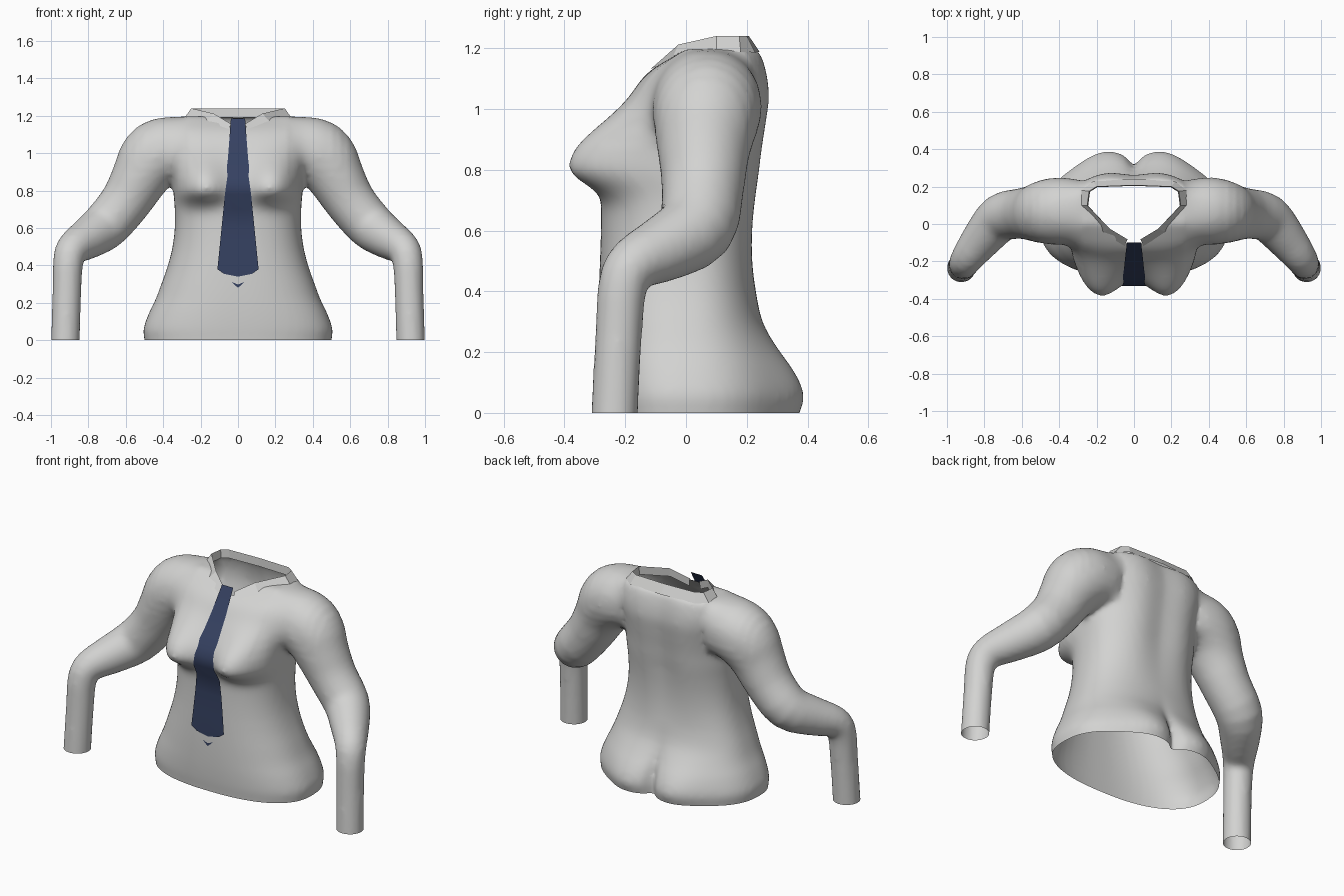
import bpy, bmesh, math
from mathutils import Vector
from mathutils.bvhtree import BVHTree

if "Cube" in bpy.data.objects:
    bpy.data.objects.remove(bpy.data.objects["Cube"])


def material(name, rgb):
    m = bpy.data.materials.new(name)
    m.diffuse_color = (*rgb, 1)
    m.use_nodes = True
    m.node_tree.nodes["Principled BSDF"].inputs["Base Color"].default_value = m.diffuse_color
    return m


CLOTH = material("light grey cloth", (0.65, 0.65, 0.64))
NAVY = material("navy cloth", (0.036, 0.053, 0.12))


def make_object(name, bm, mat):
    me = bpy.data.meshes.new(name)
    bm.to_mesh(me)
    bm.free()
    me.materials.append(mat)
    ob = bpy.data.objects.new(name, me)
    bpy.context.collection.objects.link(ob)
    bpy.context.view_layer.objects.active = ob
    return ob


def curve(rows, i, t):
    """Catmull-Rom point between rows i and i + 1."""
    p = [rows[min(max(k, 0), len(rows) - 1)] for k in range(i - 1, i + 3)]
    return [b + .5 * t * (c - a + t * (2 * a - 5 * b + 4 * c - d + t * (3 * (b - c) + d - a)))
            for a, b, c, d in zip(*p)]


def gauss(v, s):
    return math.exp(-0.5 * (v / s) ** 2)


def loft(bm, rings):
    """Closed tube through rings of equal length, capped at both ends."""
    vs = [[bm.verts.new(p) for p in r] for r in rings]
    n = len(vs[0])
    for a, b in zip(vs, vs[1:]):
        for i in range(n):
            bm.faces.new((a[i], a[(i + 1) % n], b[(i + 1) % n], b[i]))
    bm.faces.new(vs[0][::-1])
    bm.faces.new(vs[-1])


# Torso profile: height, half width, front depth, back depth
TORSO = [(-.1, .49, -.275, .32), (0, .50, -.28, .33), (.06, .505, -.286, .335),
         (.14, .478, -.29, .315), (.22, .44, -.291, .282), (.3, .41, -.290, .25), (.4, .375, -.287, .23),
         (.5, .35, -.283, .22), (.6, .338, -.28, .22), (.7, .338, -.28, .228),
         (.79, .345, -.295, .24), (.87, .35, -.28, .25), (.95, .365, -.24, .262),
         (1.03, .39, -.19, .272), (1.09, .41, -.152, .268), (1.13, .41, -.112, .26),
         (1.17, .40, -.05, .248), (1.197, .37, .0, .232)]


def torso_ring(row, n=96):
    z, w, yf, yb = row
    ring = []
    for i in range(n):
        a = 2 * math.pi * i / n
        c, s = math.cos(a), math.sin(a)
        e = 2 / 2.4
        x = w * math.copysign(abs(c) ** e, c)
        y = (yb if s > 0 else -yf) * math.copysign(abs(s) ** e, s)
        if s < 0:   # bust
            r = math.hypot((abs(x) - .205) / .1, (z - .815) / (.12 if z > .815 else .06))
            y -= .122 * math.exp(-.5 * r ** 2.3) * min(1, -s * 2.5)
        else:       # seat lobes, cleft and spine groove
            low = gauss(z - .06, .11)
            y += .06 * gauss(abs(x) - .16, .11) * low * min(1, s * 2)
            y -= .045 * gauss(x, .026) * low
            y += .014 * (gauss(abs(x) - .17, .1) - gauss(x, .08)) * min(1, max(0, z - .4) * 3) * s
        ring.append((x, y, z))
    return ring


bm = bmesh.new()
loft(bm, [torso_ring(curve(TORSO, i, k / 5)) for i in range(len(TORSO) - 1) for k in range(5)] + [torso_ring(TORSO[-1])])

# Sleeves: centre path and radius
ARM = [(.28, .08, 1.02, .165), (.40, .072, 1.015, .185), (.475, .064, .95, .175),
       (.53, .058, .86, .152), (.605, .055, .735, .135), (.712, .033, .61, .128),
       (.81, -.075, .54, .109), (.883, -.17, .49, .09), (.908, -.208, .42, .081),
       (.915, -.222, .25, .077), (.923, -.235, 0, .077), (.926, -.239, -.1, .077)]
path = [curve(ARM, i, k / 3) for i in range(len(ARM) - 1) for k in range(3)] + [ARM[-1]]
for side in (1, -1):
    pts = [Vector((side * p[0], p[1], p[2])) for p in path]
    rings = []
    for i, p in enumerate(pts):
        t = (pts[min(i + 1, len(pts) - 1)] - pts[max(i - 1, 0)]).normalized()
        u = t.cross(Vector((0, 1, 0))).normalized()
        v = t.cross(u)
        rings.append([p + path[i][3] * (u * math.cos(k * math.pi / 16) + v * math.sin(k * math.pi / 16))
                      for k in range(32)])
    loft(bm, rings)
bmesh.ops.recalc_face_normals(bm, faces=bm.faces)
shirt = make_object("shirt", bm, CLOTH)

# Fuse torso and sleeves into one soft surface
mod = shirt.modifiers.new("fuse", 'REMESH')
mod.mode = 'VOXEL'
mod.voxel_size = 0.016
mod = shirt.modifiers.new("soften", 'SMOOTH')
mod.factor, mod.iterations = 0.5, 6
for name in ("fuse", "soften"):
    bpy.ops.object.modifier_apply(modifier=name)

# Collar half outline: top edge, then outer bottom edge
TOP = [(.035, -.082, 1.155), (.13, -.025, 1.212), (.25, .1, 1.24), (.24, .175, 1.24), (.2, .2, 1.24), (0, .207, 1.24)]
LOW = [(.05, -.118, 1.13), (.17, -.045, 1.168), (.285, .1, 1.19), (.28, .18, 1.188), (.22, .228, 1.186), (0, .242, 1.188)]


def both_sides(half):
    return half + [(-x, y, z) for x, y, z in half[-2::-1]]


# Blend the shoulders, open the hem and cuffs, then cut out the neck hole
bm = bmesh.new()
bm.from_mesh(shirt.data)
for lo, reach in ((.88, .58), (.93, .54), (.98, .5)):
    area = [v for v in bm.verts if v.co.z > lo and .27 < abs(v.co.x) < reach]
    for _ in range(12):
        bmesh.ops.smooth_vert(bm, verts=area, factor=.5, use_axis_x=True, use_axis_y=True, use_axis_z=True)
bmesh.ops.bisect_plane(bm, geom=bm.verts[:] + bm.edges[:] + bm.faces[:],
                       plane_co=(0, 0, 0), plane_no=(0, 0, 1), clear_inner=True)
hole = [((Vector(a) + Vector(b)) / 2).to_2d() for a, b in zip(both_sides(TOP), both_sides(LOW))]
edges = []
for a, b in zip(hole, hole[1:] + hole[:1]):
    d = b - a
    if d.length > 1e-4:
        edges.append((a, Vector((d.y, -d.x)).normalized()))
for a, n in edges:
    fs = [f for f in bm.faces if f.calc_center_median().z > 1.0]
    geom = set(fs) | {e for f in fs for e in f.edges} | {v for f in fs for v in f.verts}
    bmesh.ops.bisect_plane(bm, geom=list(geom), plane_co=(*a, 0), plane_no=(*n, 0))
inside = []
for f in bm.faces:
    c = f.calc_center_median()
    if c.z > 1.0 and all((c.to_2d() - a).dot(n) < 1e-3 for a, n in edges):
        inside.append(f)
bmesh.ops.delete(bm, geom=inside, context='FACES')
bm.to_mesh(shirt.data)
tree = BVHTree.FromBMesh(bm)
bm.free()
for p in shirt.data.polygons:
    p.use_smooth = True

# Collar: folded strip with an inner stand
bm = bmesh.new()
top, low = both_sides(TOP), both_sides(LOW)
stand = [(x * .98, y - .003, z - .05) for x, y, z in top]
rows = [[bm.verts.new(p) for p in r] for r in (low, top, stand)]
for a, b in zip(rows, rows[1:]):
    for i in range(len(a) - 1):
        bm.faces.new((a[i], a[i + 1], b[i + 1], b[i]))
bmesh.ops.recalc_face_normals(bm, faces=bm.faces)
make_object("collar", bm, CLOTH)

# Necktie: sheet draped on the chest, height and half width
TIE = [(1.185, .038), (1.13, .042), (1.05, .048), (.97, .054), (.92, .06), (.88, .056), (.84, .062),
       (.78, .07), (.7, .078), (.6, .088), (.48, .1), (.38, .11)]
depths = []
for z, w in TIE:
    hits = [tree.ray_cast(Vector((x, -1, min(z, 1.1))), Vector((0, 1, 0)))[0] for x in (-w, 0, w)]
    depths.append(min([h.y for h in hits if h] or [-.15]) - .006)
depths[0], depths[1] = -.1, -.135
bm = bmesh.new()
rows = [[bm.verts.new((x, y, z)) for x in (-w, 0, w)] for (z, w), y in zip(TIE, depths)]
end_y = depths[-1]
rows.append([bm.verts.new((x, end_y, z)) for x, z in ((-.075, .355), (0, .34), (.075, .355))])
for a, b in zip(rows, rows[1:]):
    for i in range(2):
        bm.faces.new((a[i], b[i], b[i + 1], a[i + 1]))
# Small pointed tip
tip = [bm.verts.new((x, end_y, z)) for x, z in ((-.035, .312), (0, .28), (.035, .312), (0, .298))]
bm.faces.new(tip)
for f in bm.faces:
    f.smooth = True
make_object("necktie", bm, NAVY)
